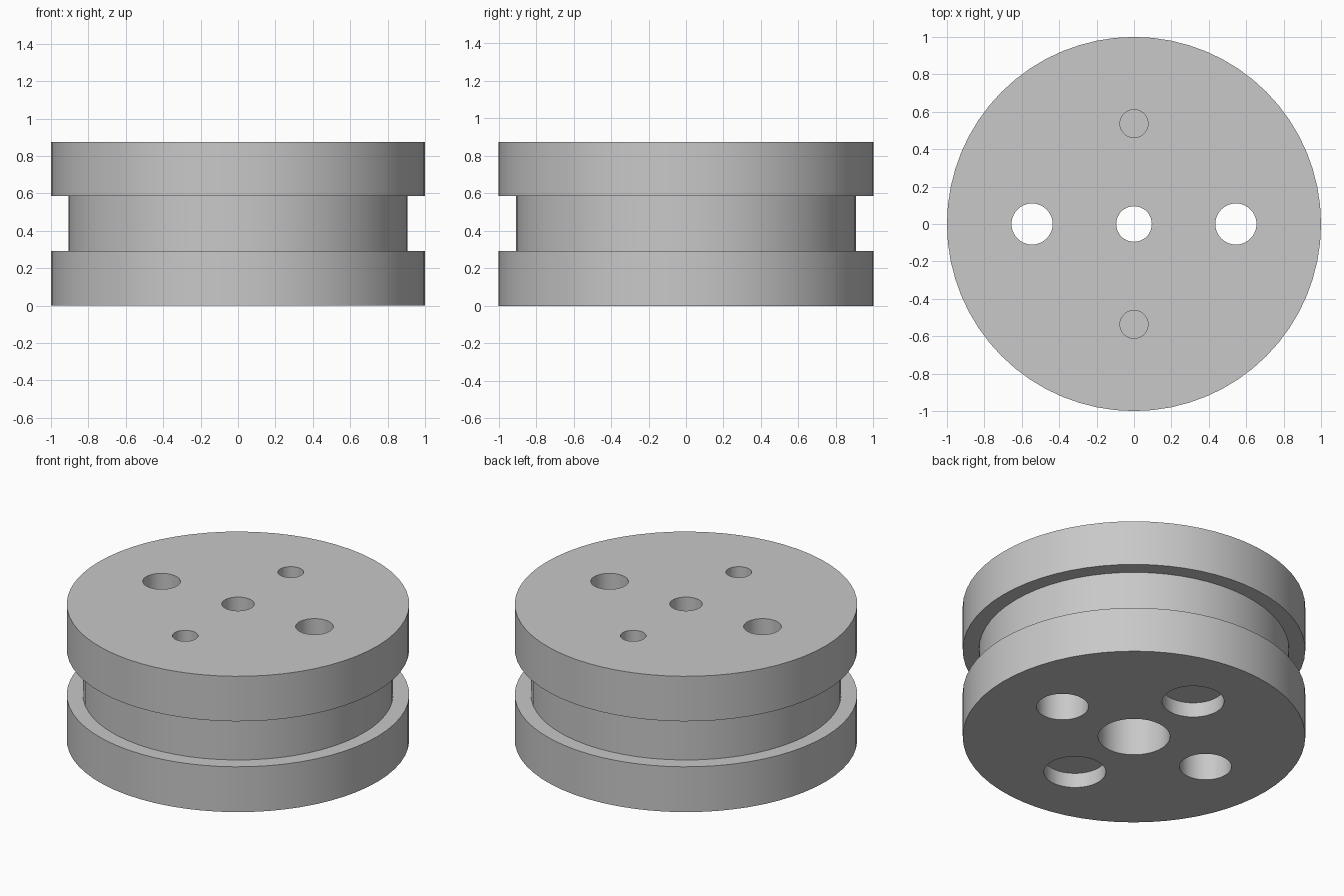
import bpy, bmesh, math
from mathutils import Matrix

if "Cube" in bpy.data.objects:
    bpy.data.objects.remove(bpy.data.objects["Cube"])

grey = bpy.data.materials.new("light grey")
grey.diffuse_color = (0.58, 0.58, 0.58, 1)
grey.use_nodes = True
grey.node_tree.nodes["Principled BSDF"].inputs["Base Color"].default_value = grey.diffuse_color


def lathe(name, profile, sides, x=0, y=0):
    """Revolve a closed (radius, z) profile around a vertical axis."""
    bm = bmesh.new()
    verts = [bm.verts.new((r, 0, z)) for r, z in profile]
    edges = [bm.edges.new((verts[i], verts[(i + 1) % len(verts)]))
             for i in range(len(verts))]
    bmesh.ops.spin(bm, geom=verts + edges, cent=(0, 0, 0), axis=(0, 0, 1),
                   angle=math.tau, steps=sides, use_duplicate=False)
    bmesh.ops.remove_doubles(bm, verts=bm.verts, dist=1e-5)
    bmesh.ops.dissolve_degenerate(bm, edges=bm.edges, dist=1e-5)
    # drop the edges left lying on the axis
    loose = [e for e in bm.edges if not e.link_faces]
    bmesh.ops.delete(bm, geom=loose, context='EDGES')
    bmesh.ops.recalc_face_normals(bm, faces=bm.faces)
    bmesh.ops.transform(bm, matrix=Matrix.Translation((x, y, 0)), verts=bm.verts)
    mesh = bpy.data.meshes.new(name)
    bm.to_mesh(mesh)
    bm.free()
    mesh.materials.append(grey)
    obj = bpy.data.objects.new(name, mesh)
    bpy.context.collection.objects.link(obj)
    return obj


H = 0.875

# Grooved wheel with a stepped centre bore
wheel = lathe("grooved_wheel", [
    (0.21, 0), (1, 0), (1, 0.292), (0.906, 0.292), (0.906, 0.585), (1, 0.585),
    (1, H), (0.095, H), (0.095, 0.44), (0.21, 0.44)], 64)

# Cutters: stepped through holes left and right, blind holes front and back
cutters = []
for s in (-1, 1):
    cutters.append(lathe("through_hole_cutter", [
        (0, -0.1), (0.152, -0.1), (0.152, 0.44), (0.11, 0.44),
        (0.11, 1), (0, 1)], 40, x=0.545 * s))
    cutters.append(lathe("top_blind_hole_cutter", [
        (0, 0.585), (0.075, 0.585), (0.075, 1), (0, 1)], 32, y=0.537 * s))
    cutters.append(lathe("bottom_recess_cutter", [
        (0, -0.1), (0.181, -0.1), (0.181, 0.095), (0, 0.095)], 40, y=0.537 * s))

bpy.context.view_layer.objects.active = wheel
for c in cutters:
    c.hide_render = True
    mod = wheel.modifiers.new("hole", 'BOOLEAN')
    mod.operation = 'DIFFERENCE'
    mod.solver = 'EXACT'
    mod.object = c
    bpy.ops.object.modifier_apply(modifier=mod.name)
for c in cutters:
    bpy.data.objects.remove(c, do_unlink=True)

# Smooth round walls, sharp rims
wheel.select_set(True)
bpy.ops.object.shade_smooth_by_angle(angle=math.radians(30))
